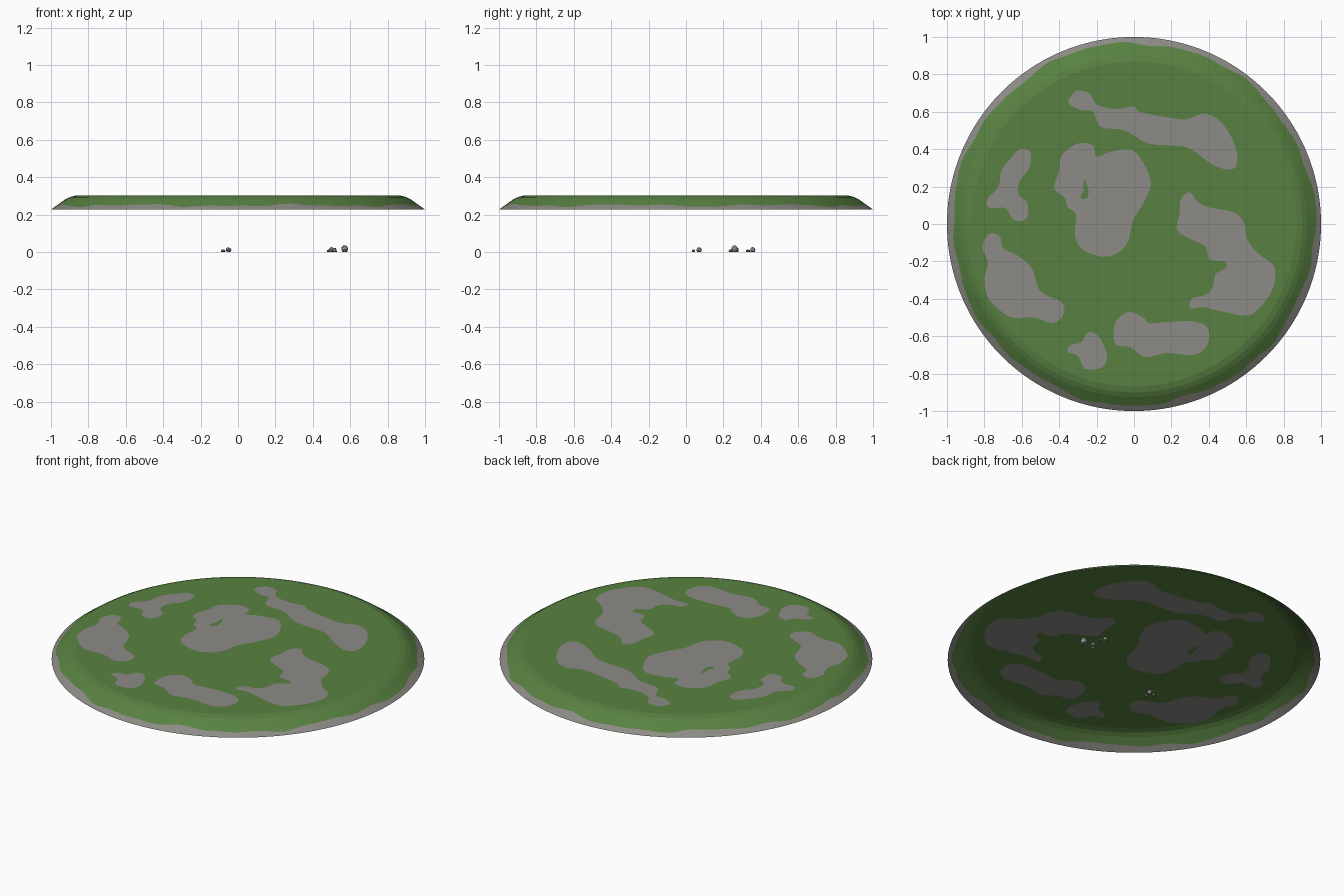
import bpy, bmesh, math, random
from mathutils import Vector
from mathutils.geometry import delaunay_2d_cdt

if "Cube" in bpy.data.objects:
    bpy.data.objects.remove(bpy.data.objects["Cube"])

random.seed(4)
SEG = 160
TOP = 0.302


def material(name, rgb):
    m = bpy.data.materials.new(name)
    m.diffuse_color = (*rgb, 1)
    m.use_nodes = True
    m.node_tree.nodes["Principled BSDF"].inputs["Base Color"].default_value = m.diffuse_color
    return m


grass = material("grass green", (0.098, 0.222, 0.053))
stone = material("stone grey", (0.262, 0.258, 0.236))
pebble = material("pebble grey", (0.262, 0.262, 0.245))


def smooth_loop(pts, steps=5):
    """Closed Catmull-Rom curve through the control points."""
    out, n = [], len(pts)
    for i in range(n):
        a, b, c, d = (Vector(pts[(i + k) % n]) for k in (-1, 0, 1, 2))
        for s in range(steps):
            t = s / steps
            out.append(0.5 * (2 * b + (c - a) * t + (2 * a - 5 * b + 4 * c - d) * t * t
                              + (3 * b - a - 3 * c + d) * t ** 3))
    return out


# bare stone patches, outlined by a few control points each
patches = []


def patch(*pts):
    patches.append(smooth_loop(pts))


# back band
patch((-.35, .65), (-.31, .71), (-.24, .70), (-.20, .64), (-.10, .615), (0, .63), (.03, .60),
      (.18, .57), (.28, .56), (.38, .59), (.47, .54), (.54, .42), (.55, .32), (.50, .29),
      (.40, .33), (.28, .41), (.08, .43), (-.05, .50), (-.18, .52), (-.22, .60), (-.29, .61))
# centre patch and its small hole
patch((-.385, .37), (-.30, .43), (-.22, .42), (-.20, .36), (-.13, .385), (-.01, .395),
      (.065, .30), (.09, .21), (.05, .11), (-.005, .02), (-.04, -.11), (-.14, -.175),
      (-.27, -.14), (-.315, -.06), (-.31, .05), (-.355, .09), (-.37, .14), (-.425, .19),
      (-.40, .29))
patch((-.27, .24), (-.245, .19), (-.25, .14), (-.285, .14), (-.27, .18))
# left patch
patch((-.61, .40), (-.555, .385), (-.56, .30), (-.61, .23), (-.62, .16), (-.57, .11),
      (-.575, .03), (-.64, .02), (-.69, .085), (-.77, .085), (-.785, .13), (-.725, .20),
      (-.71, .28), (-.66, .35))
# front left patch
patch((-.77, -.05), (-.715, -.07), (-.70, -.13), (-.62, -.17), (-.545, -.24), (-.50, -.36),
      (-.385, -.42), (-.38, -.49), (-.44, -.53), (-.53, -.50), (-.65, -.50), (-.73, -.45),
      (-.785, -.385), (-.80, -.29), (-.78, -.21), (-.81, -.12))
# small front patch
patch((-.245, -.58), (-.19, -.60), (-.145, -.70), (-.17, -.765), (-.26, -.775),
      (-.30, -.705), (-.355, -.685), (-.34, -.65), (-.28, -.63))
# front patch
patch((-.03, -.47), (.05, -.50), (.08, -.53), (.165, -.525), (.30, -.52), (.39, -.55),
      (.395, -.64), (.32, -.70), (.18, -.69), (.06, -.71), (-.02, -.66), (-.10, -.64),
      (-.10, -.53))
# right patch
patch((.295, .17), (.34, .12), (.40, .09), (.54, .06), (.59, 0), (.605, -.08), (.66, -.155),
      (.75, -.23), (.74, -.35), (.66, -.46), (.59, -.49), (.46, -.465), (.37, -.445),
      (.30, -.45), (.31, -.40), (.38, -.38), (.42, -.34), (.435, -.27), (.49, -.235),
      (.485, -.20), (.405, -.19), (.38, -.12), (.30, -.08), (.23, -.03), (.245, .06),
      (.25, .13))


def in_patch(p):
    """Even-odd test over all outlines, so the hole turns back to grass."""
    inside = False
    for loop in patches:
        for a, b in zip(loop, loop[1:] + loop[:1]):
            if (a.y > p.y) != (b.y > p.y) and p.x < a.x + (p.y - a.y) * (b.x - a.x) / (b.y - a.y):
                inside = not inside
    return inside


def wavy(a):
    """Radius of the uneven grass edge on the sloping rim."""
    return 0.969 + 0.006 * math.sin(7 * a + 1) + 0.005 * math.sin(16 * a) + 0.003 * math.sin(27 * a + 2)


def slope_z(r):
    return 0.227 + (1 - r) / 0.075 * 0.054


def ring_points(radius, z):
    pts = []
    for i in range(SEG):
        a = 2 * math.pi * i / SEG
        r = radius(a) if callable(radius) else radius
        pts.append((r * math.cos(a), r * math.sin(a), z(r) if callable(z) else z))
    return pts


# flat top: circle with the patch outlines cut into it
bm = bmesh.new()
outer = ring_points(0.868, TOP)
coords, edges = [], []
for loop in [[Vector(p[:2]) for p in outer]] + patches:
    start, n = len(coords), len(loop)
    coords += loop
    edges += [(start + i, start + (i + 1) % n) for i in range(n)]
verts2d, _, tris, *_ = delaunay_2d_cdt(coords, edges, [], 0, 1e-5)
top_verts = [bm.verts.new((v.x, v.y, TOP)) for v in verts2d]
for t in tris:
    f = bm.faces.new([top_verts[i] for i in t])
    f.material_index = int(in_patch(f.calc_center_median()))

# rounded rim: grass rings, then the stone edge
profile = [(0.868, TOP), (0.90, 0.294), (0.925, 0.281), (wavy, slope_z), (1.0, 0.227)]
rings = [[bm.verts.new(p) for p in ring_points(r, z)] for r, z in profile]
for k in range(len(rings) - 1):
    for i in range(SEG):
        j = (i + 1) % SEG
        f = bm.faces.new((rings[k][i], rings[k + 1][i], rings[k + 1][j], rings[k][j]))
        f.material_index = int(k == len(rings) - 2)
bmesh.ops.remove_doubles(bm, verts=bm.verts[:], dist=1e-5)
for f in bm.faces:
    if f.normal.z < 0:
        f.normal_flip()


def finish(bm, name, mats):
    me = bpy.data.meshes.new(name)
    bm.to_mesh(me)
    bm.free()
    for m in mats:
        me.materials.append(m)
    bpy.context.collection.objects.link(bpy.data.objects.new(name, me))


finish(bm, "ground_disc", [grass, stone])

# scattered pebbles: x, y, radius, height
pebbles = [(-.08, .07, .013, .015), (-.05, .07, .015, .026), (-.05, .04, .010, .014),
           (.57, .26, .018, .037), (.57, .237, .010, .014), (.495, .25, .014, .018),
           (.515, .27, .013, .024), (.50, .357, .014, .026), (.485, .33, .010, .014),
           (.52, .335, .009, .012)]
for n, (x, y, r, h) in enumerate(pebbles):
    bm = bmesh.new()
    bmesh.ops.create_icosphere(bm, subdivisions=2, radius=1)
    for v in bm.verts:
        k = random.uniform(0.88, 1.05)
        v.co = (x + r * k * v.co.x, y + r * k * v.co.y, max(0, h * (0.4 + 0.6 * k * v.co.z)))
    finish(bm, f"pebble_{n + 1}", [pebble])
